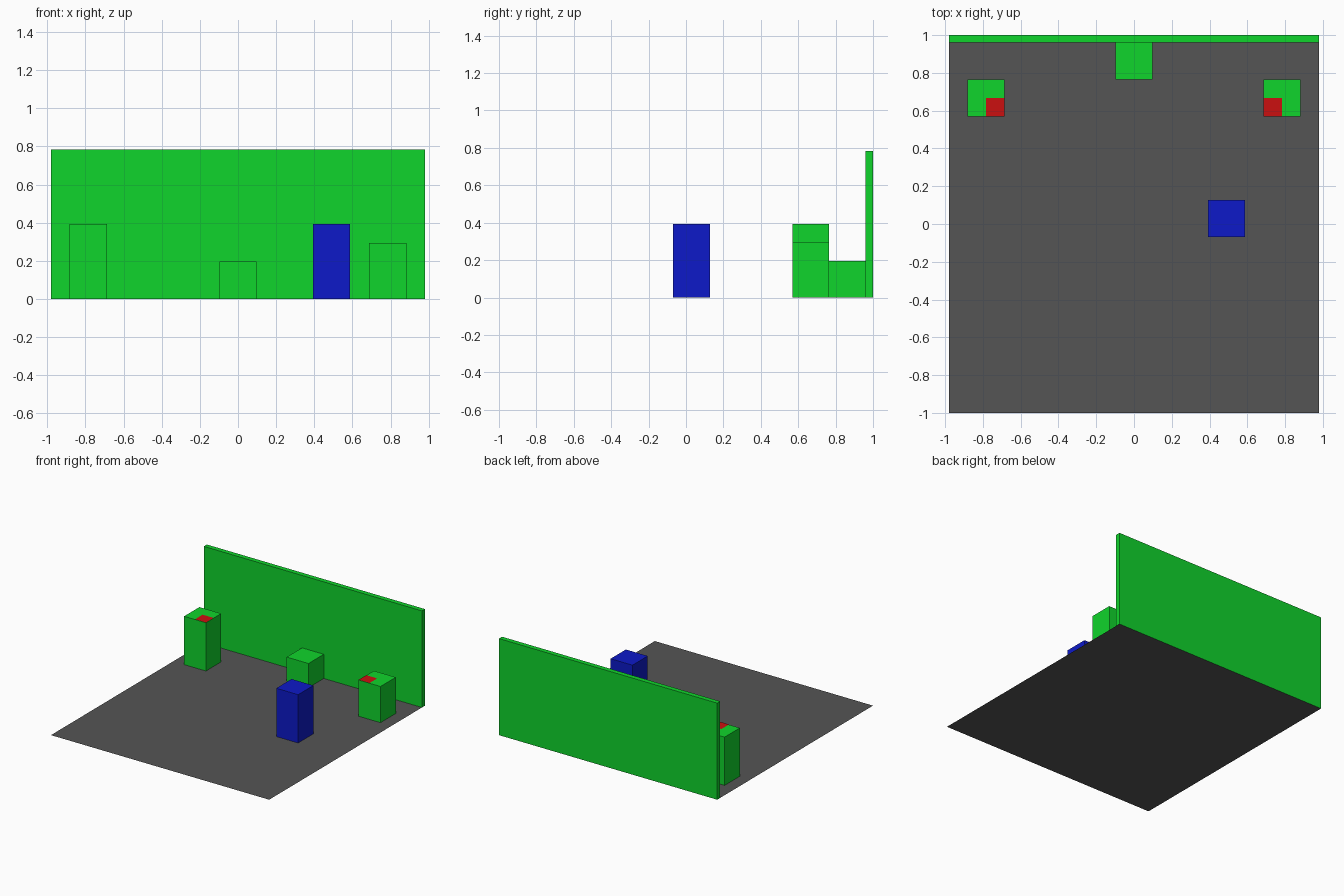
import bpy
import bmesh

if "Cube" in bpy.data.objects:
    bpy.data.objects.remove(bpy.data.objects["Cube"])

U = 1 / 10.2   # layout module: the room is 20 modules wide


def material(name, rgb):
    m = bpy.data.materials.new(name)
    m.diffuse_color = (*rgb, 1)
    m.use_nodes = True
    m.node_tree.nodes["Principled BSDF"].inputs["Base Color"].default_value = m.diffuse_color
    return m


GREEN = material("green", (0.005, 0.66, 0.025))
BLUE = material("blue", (0.004, 0.01, 0.58))
RED = material("red", (0.6, 0.005, 0.005))
DARK = material("dark_grey", (0.09, 0.09, 0.09))


def add_object(name, bm, mat):
    mesh = bpy.data.meshes.new(name)
    bm.to_mesh(mesh)
    bm.free()
    mesh.materials.append(mat)
    obj = bpy.data.objects.new(name, mesh)
    bpy.context.collection.objects.link(obj)


def block(name, mat, x, y, w, d, h):
    """Box standing on the floor; x, y is its centre (in modules)."""
    bm = bmesh.new()
    bmesh.ops.create_cube(bm, size=1)
    # the underside rests on the floor, so it is left open
    under = [f for f in bm.faces if f.normal.z < -0.5]
    bmesh.ops.delete(bm, geom=under, context='FACES_ONLY')
    for v in bm.verts:
        v.co = ((x + v.co.x * w) * U, (y + v.co.y * d) * U, (v.co.z + 0.5) * h * U)
    add_object(name, bm, mat)


def panel(name, mat, x, y, w, d, z):
    """Flat rectangle facing up."""
    bm = bmesh.new()
    bmesh.ops.create_grid(bm, x_segments=1, y_segments=1, size=0.5)
    for v in bm.verts:
        v.co = ((x + v.co.x * w) * U, (y + v.co.y * d) * U, z * U)
    add_object(name, bm, mat)


# Floor and back wall
panel("floor", DARK, 0, 0, 20, 20.4, 0)
block("back_wall", GREEN, 0, 10, 20, 0.4, 8)

# Pedestals along the wall and the free-standing pillar
block("left_pedestal", GREEN, -8, 6.8, 2, 2, 4)
block("centre_pedestal", GREEN, 0, 8.8, 2, 2, 2)
block("right_pedestal", GREEN, 8, 6.8, 2, 2, 3)
block("blue_pillar", BLUE, 5, 0.3, 2, 2, 4)

# Red markers on the inner front quarter of the side pedestals
for side, label, top in ((-1, "left", 4), (1, "right", 3)):
    panel(label + "_marker", RED, side * 7.5, 6.3, 1, 1, top + 0.02)
